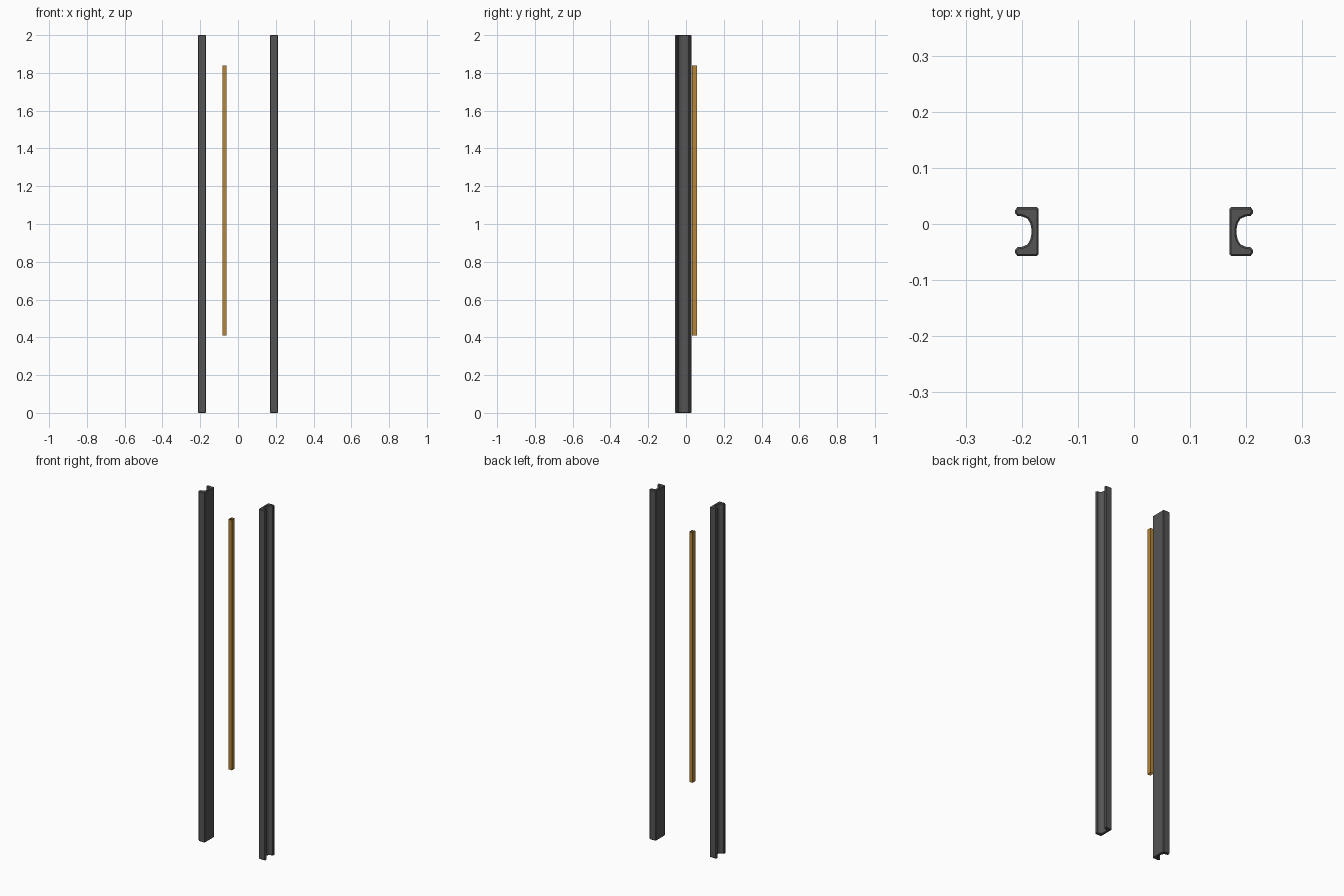
import bpy, bmesh

if "Cube" in bpy.data.objects:
    bpy.data.objects.remove(bpy.data.objects["Cube"])


def material(name, rgb):
    m = bpy.data.materials.new(name)
    m.diffuse_color = (*rgb, 1)
    m.use_nodes = True
    m.node_tree.nodes["Principled BSDF"].inputs["Base Color"].default_value = m.diffuse_color
    return m


def add_object(name, bm, mat):
    bmesh.ops.recalc_face_normals(bm, faces=bm.faces[:])
    me = bpy.data.meshes.new(name)
    bm.to_mesh(me)
    bm.free()
    me.materials.append(mat)
    ob = bpy.data.objects.new(name, me)
    bpy.context.collection.objects.link(ob)
    return ob


def prism(outline, z0, z1, capped):
    bm = bmesh.new()
    low = [bm.verts.new((x, y, z0)) for x, y in outline]
    high = [bm.verts.new((x, y, z1)) for x, y in outline]
    n = len(outline)
    for i in range(n):
        j = (i + 1) % n
        bm.faces.new((low[i], low[j], high[j], high[i]))
    if capped:
        bm.faces.new(low[::-1])
        bm.faces.new(high)
    return bm


dark = material("dark_steel", (0.09, 0.09, 0.09))
gold = material("brass", (0.47, 0.24, 0.04))

# Channel half profile (distance from centre, height above channel axis)
half = [(0.170, 0.040), (0.173, 0.0435), (0.208, 0.0435), (0.212, 0.038),
        (0.212, 0.033), (0.208, 0.028), (0.199, 0.027), (0.190, 0.023),
        (0.185, 0.015), (0.183, 0.006)]
AXIS_Y = -0.0135
profile = half + [(x, -y) for x, y in reversed(half)]

# Two mirrored channel rails, open sides facing outwards
for side, name in ((-1, "left_rail"), (1, "right_rail")):
    bm = prism([(side * x, y + AXIS_Y) for x, y in profile], 0, 2, True)
    bmesh.ops.recalc_face_normals(bm, faces=bm.faces[:])
    rims = [e for e in bm.edges
            if abs(e.verts[0].co.z - e.verts[1].co.z) < 1e-6]
    bmesh.ops.bevel(bm, geom=rims, offset=0.003, segments=1, affect='EDGES',
                    clamp_overlap=True)
    add_object(name, bm, dark)

# Thin open-ended tube behind the rails
x0, x1, y0, y1 = -0.081, -0.061, 0.032, 0.057
add_object("strip", prism([(x0, y0), (x1, y0), (x1, y1), (x0, y1)],
                          0.41, 1.84, False), gold)
